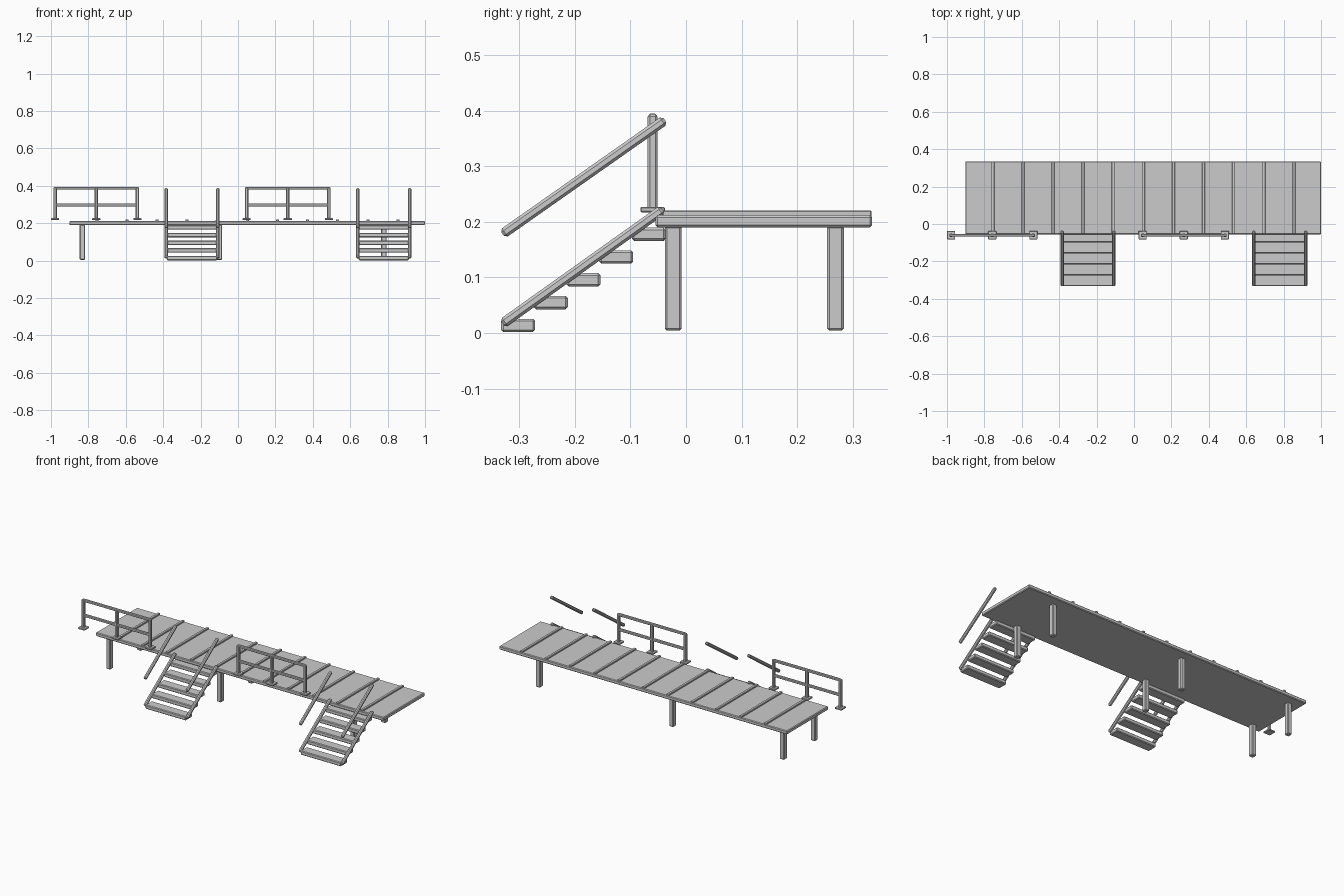
import bpy, bmesh, math
from mathutils import Vector, Matrix

if "Cube" in bpy.data.objects:
    bpy.data.objects.remove(bpy.data.objects["Cube"])


def block(name, centre, size, bevel=0.003, rot_x=0.0):
    """Chamfered flat-shaded box."""
    bm = bmesh.new()
    bmesh.ops.create_cube(bm, size=1.0, matrix=Matrix.Diagonal((*size, 1.0)))
    bmesh.ops.bevel(bm, geom=bm.edges[:], offset=bevel, segments=1,
                    profile=0.5, affect='EDGES')
    mesh = bpy.data.meshes.new(name)
    bm.to_mesh(mesh)
    bm.free()
    obj = bpy.data.objects.new(name, mesh)
    obj.location = centre
    obj.rotation_euler.x = rot_x
    bpy.context.collection.objects.link(obj)
    return obj


def sloped_bar(name, x, start, end, thick, bevel):
    """Bar running between two (y, z) points."""
    a, b = Vector(start), Vector(end)
    d, mid = b - a, (a + b) / 2
    return block(name, (x, mid.x, mid.y), (thick, d.length, thick), bevel,
                 math.atan2(d.y, d.x))


# Deck platform
block("deck", (0.049, 0.14, 0.201), (1.902, 0.39, 0.022), 0.004)

# Thin battens across the deck
for i in range(11):
    block(f"deck_batten_{i}", (-0.755 + i * 0.161, 0.14, 0.2145),
          (0.016, 0.388, 0.012), 0.002)

# Support legs
for i, x in enumerate((-0.832, -0.1, 0.78)):
    for side, y in (("front", -0.023), ("back", 0.269)):
        block(f"{side}_leg_{i}", (x, y, 0.0985), (0.029, 0.03, 0.189), 0.004)


# Stairs with stringers and floating handrails
def stairs(label, cx):
    for i in range(5):
        block(f"{label}_tread_{i}", (cx, -0.302 + i * 0.0588, 0.0135 + i * 0.041),
              (0.268, 0.061, 0.024), 0.004)
    for side, s in (("left", -1), ("right", 1)):
        x = cx + s * 0.1385
        sloped_bar(f"{label}_{side}_stringer", x, (-0.33, 0.017),
                   (-0.042, 0.222), 0.018, 0.005)
        sloped_bar(f"{label}_{side}_handrail", x, (-0.33, 0.178),
                   (-0.038, 0.383), 0.018, 0.005)


stairs("left_stairs", -0.246)
stairs("right_stairs", 0.779)


# Guard railings: footed posts and two rails
def railing(label, cx):
    y, gap = -0.06, 0.22
    for i in (-1, 0, 1):
        x = cx + i * gap
        block(f"{label}_foot_{i + 1}", (x, y, 0.222), (0.044, 0.044, 0.01), 0.002)
        block(f"{label}_post_{i + 1}", (x, y, 0.307), (0.018, 0.018, 0.172), 0.004)
    for part, z in (("top_rail", 0.387), ("middle_rail", 0.298)):
        block(f"{label}_{part}", (cx, y, z), (2 * gap, 0.015, 0.015), 0.003)


railing("left_railing", -0.758)
railing("right_railing", 0.266)
